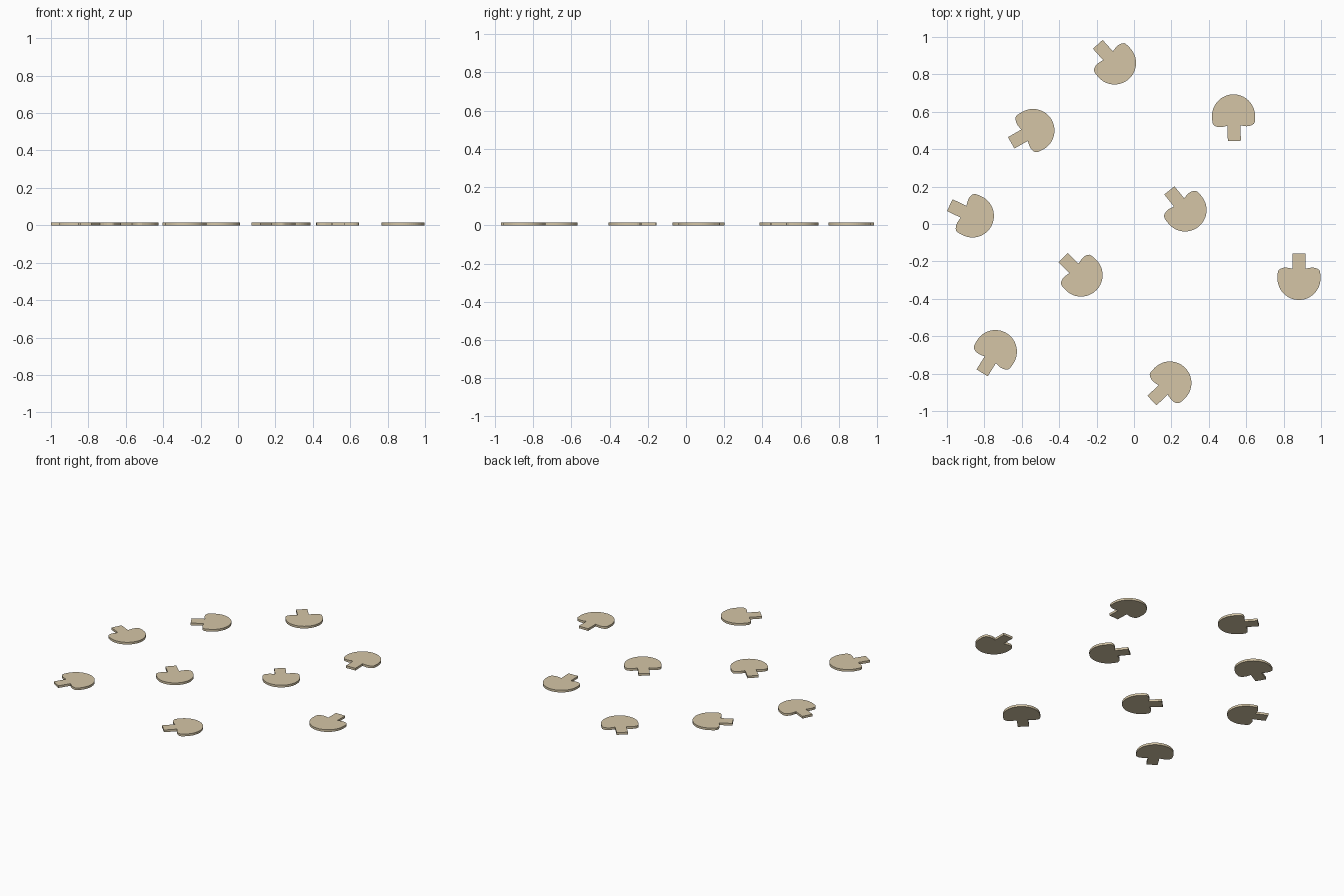
import bpy, bmesh, math
from mathutils import Matrix

if "Cube" in bpy.data.objects:
    bpy.data.objects.remove(bpy.data.objects["Cube"])

R, THICK = 0.115, 0.015

# flat tan finish
tan = bpy.data.materials.new("tan")
tan.diffuse_color = (0.66, 0.56, 0.38, 1)
tan.use_nodes = True
tan.node_tree.nodes["Principled BSDF"].inputs["Base Color"].default_value = tan.diffuse_color

# half outline below the cap: rounded rim, underside, stem (stem points along -y)
rim = [(0.1145, -0.02), (0.113, -0.034), (0.109, -0.044), (0.099, -0.052),
       (0.083, -0.057), (0.066, -0.058), (0.049, -0.055), (0.035, -0.052),
       (0.035, -0.134)]
dome = [(R * math.cos(math.pi * i / 32), R * math.sin(math.pi * i / 32)) for i in range(33)]
outline = dome + [(-x, y) for x, y in rim] + rim[::-1]

# one shared mushroom mesh: outline extruded to a thin plate
bm = bmesh.new()
face = bm.faces.new([bm.verts.new((x, y, 0)) for x, y in outline])
ext = bmesh.ops.extrude_face_region(bm, geom=[face], use_keep_orig=True)
top = [v for v in ext["geom"] if isinstance(v, bmesh.types.BMVert)]
bmesh.ops.translate(bm, verts=top, vec=(0, 0, THICK))
bmesh.ops.recalc_face_normals(bm, faces=bm.faces[:])
mesh = bpy.data.meshes.new("mushroom_plate")
bm.to_mesh(mesh)
bm.free()
mesh.materials.append(tan)

# scattered pieces: cap centre x, y and direction of the stem in degrees
places = [(-0.104, 0.861, 132), (0.532, 0.578, 272), (-0.540, 0.500, 209.5),
          (-0.864, 0.043, 154.5), (0.273, 0.075, 128.7), (-0.283, -0.273, 136),
          (0.882, -0.291, 90), (-0.741, -0.682, 238), (0.192, -0.850, 224.7)]
for i, (x, y, a) in enumerate(places):
    ob = bpy.data.objects.new(f"mushroom_slice_{i + 1}", mesh)
    ob.matrix_world = Matrix.Translation((x, y, 0)) @ Matrix.Rotation(math.radians(a + 90), 4, 'Z')
    bpy.context.collection.objects.link(ob)
